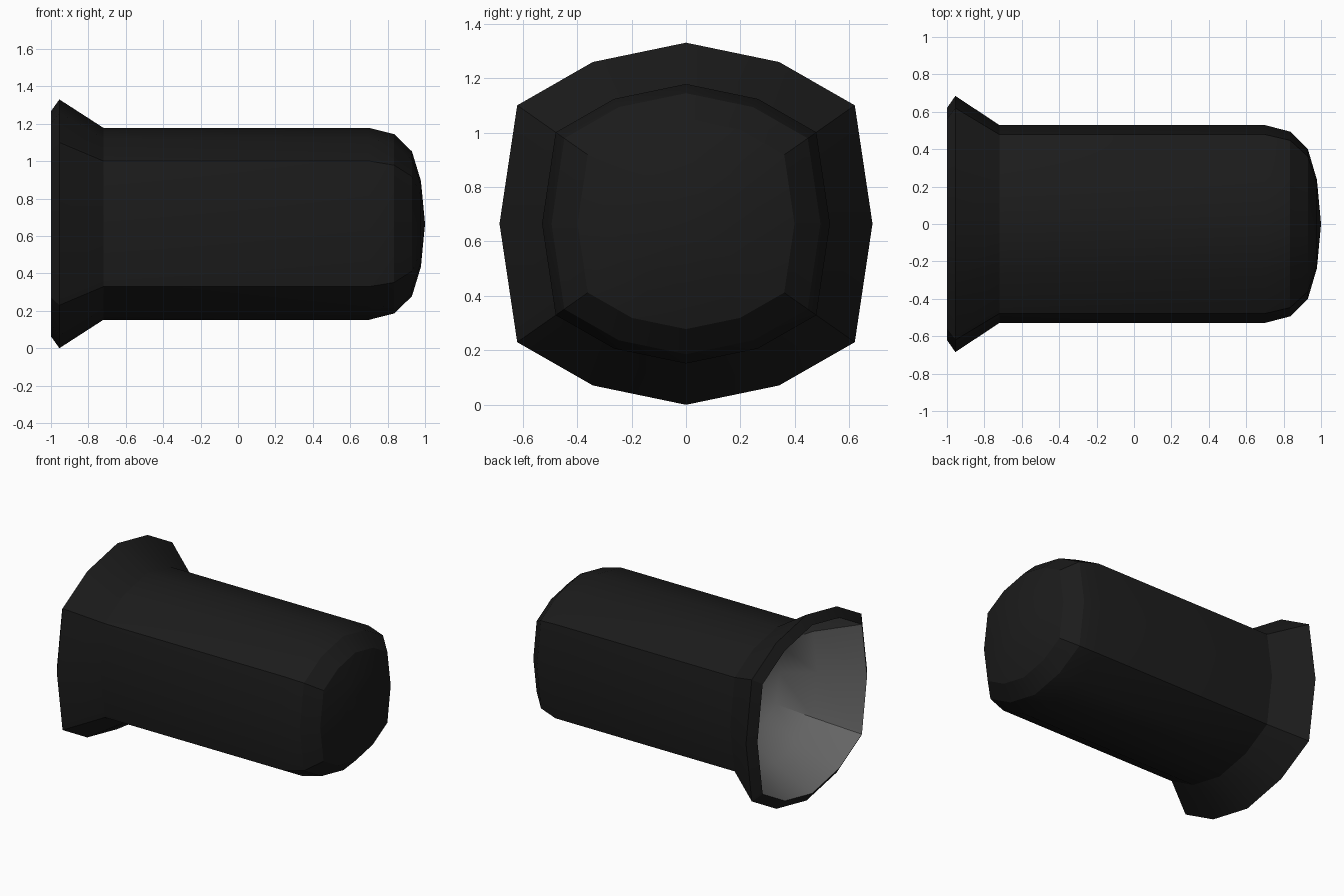
import bpy, bmesh, math

if "Cube" in bpy.data.objects:
    bpy.data.objects.remove(bpy.data.objects["Cube"])

CZ = 0.665  # height of the axis
# Cross-section at full flange size (y, z), a rounded square with 12 sides
QUARTER = [(0, 0.665), (0.342, 0.594), (0.62, 0.435), (0.685, 0)]
RIGHT = QUARTER + [(y, -z) for y, z in QUARTER[-2::-1]]
SECTION = RIGHT + [(-y, z) for y, z in RIGHT[-2:0:-1]]


def material(name, value):
    m = bpy.data.materials.new(name)
    m.diffuse_color = (value, value, value, 1)
    m.use_nodes = True
    m.node_tree.nodes["Principled BSDF"].inputs["Base Color"].default_value = m.diffuse_color
    return m


def loft(name, stations, tip_x, mat, inward=False):
    """Sweep the section along x, scaled at each station, closed at tip_x."""
    bm = bmesh.new()
    rings = [[bm.verts.new((x, y * s, CZ + z * s)) for y, z in SECTION]
             for x, s in stations]
    n = len(SECTION)
    for a, b in zip(rings, rings[1:]):
        for i in range(n):
            j = (i + 1) % n
            bm.faces.new((a[i], a[j], b[j], b[i]))
    tip = bm.verts.new((tip_x, 0, CZ))
    for i in range(n):
        bm.faces.new((rings[-1][i], rings[-1][(i + 1) % n], tip))
    # Consistent facing: the tip faces should point along +x outside, -x inside
    bm.normal_update()
    bm.faces.ensure_lookup_table()
    if (bm.faces[-1].normal.x < 0) != inward:
        bmesh.ops.reverse_faces(bm, faces=bm.faces[:])
    # Smooth shading with crisp creases
    for f in bm.faces:
        f.smooth = True
    for e in bm.edges:
        e.smooth = e.calc_face_angle(0) < math.radians(27)
    mesh = bpy.data.meshes.new(name)
    bm.to_mesh(mesh)
    bm.free()
    mesh.materials.append(mat)
    ob = bpy.data.objects.new(name, mesh)
    bpy.context.collection.objects.link(ob)
    return ob


# Outer shell: rim, flare, straight barrel, domed end
shell = [(-1, 0.905), (-0.955, 1), (-0.72, 0.772), (0.70, 0.772),
         (0.835, 0.721), (0.93, 0.582), (0.978, 0.345)]
loft("outer_shell", shell, 1.0, material("black", 0.0112))

# Inner lining: tapers in from the rim and closes as a bowl
lining = [(-1, 0.905), (-0.7, 0.71), (-0.5, 0.5), (-0.4, 0.25)]
loft("inner_bowl", lining, -0.37, material("grey", 0.135), inward=True)
